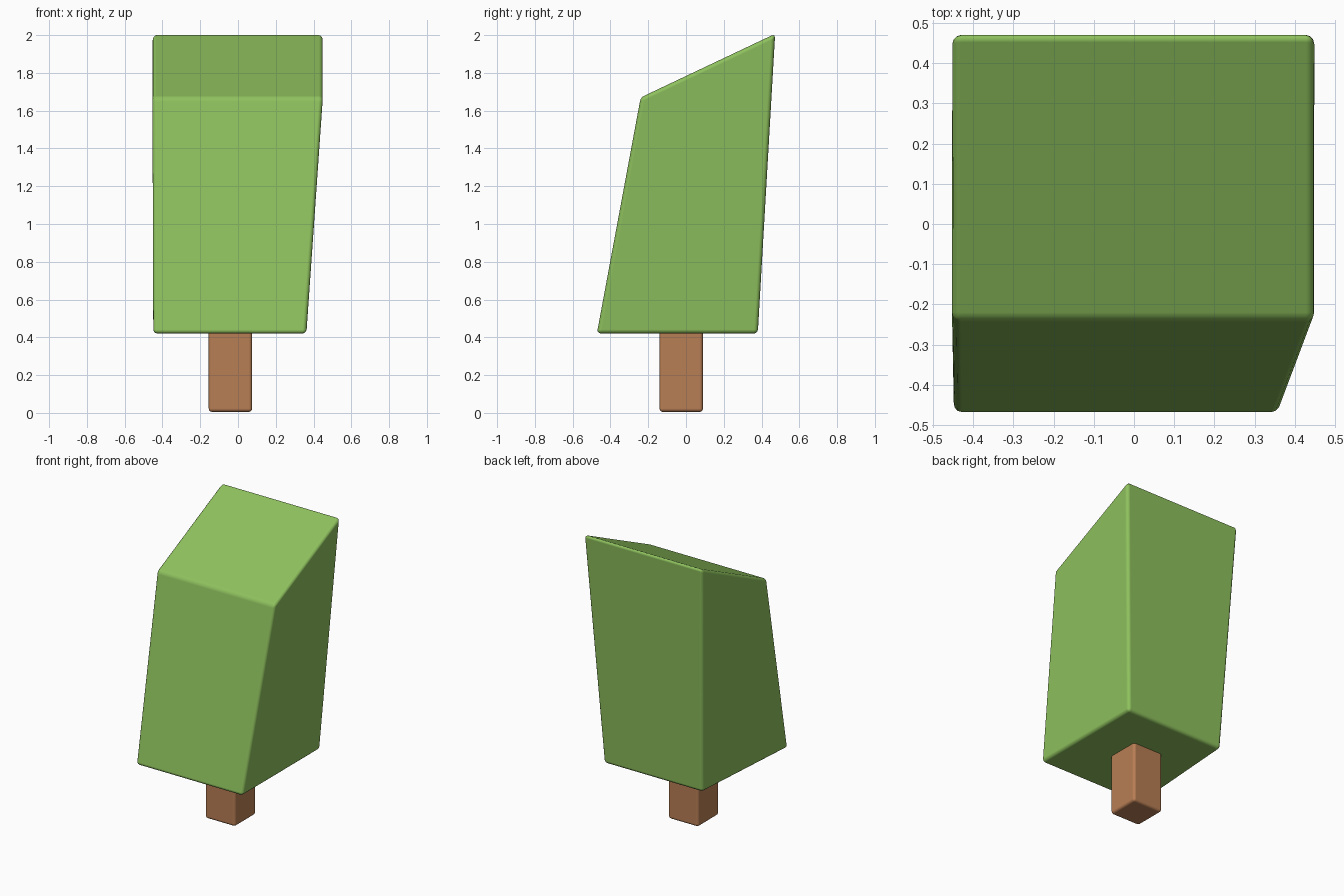
import bpy, bmesh

if "Cube" in bpy.data.objects:
    bpy.data.objects.remove(bpy.data.objects["Cube"])


def block(name, bottom, top, colour, bevel):
    """Bevelled six-sided block from two four-corner rings."""
    bm = bmesh.new()
    lo = [bm.verts.new(p) for p in bottom]
    hi = [bm.verts.new(p) for p in top]
    bm.faces.new(lo[::-1])
    bm.faces.new(hi)
    for i in range(4):
        j = (i + 1) % 4
        bm.faces.new((lo[i], lo[j], hi[j], hi[i]))
    bmesh.ops.recalc_face_normals(bm, faces=bm.faces[:])
    mesh = bpy.data.meshes.new(name)
    bm.to_mesh(mesh)
    bm.free()
    mesh.shade_smooth()
    obj = bpy.data.objects.new(name, mesh)
    bpy.context.collection.objects.link(obj)
    mat = bpy.data.materials.new(name + "_colour")
    mat.diffuse_color = colour
    mat.use_nodes = True
    mat.node_tree.nodes["Principled BSDF"].inputs["Base Color"].default_value = mat.diffuse_color
    mesh.materials.append(mat)
    # soft rounded edges, flat main faces
    mod = obj.modifiers.new("soft_edges", 'BEVEL')
    mod.width = bevel
    mod.segments = 3
    mod.limit_method = 'NONE'
    mod.harden_normals = True
    return obj


# Leaning foliage block with a sloped top and tapering base
block("foliage",
      [(-0.45, -0.472, 0.42), (0.362, -0.472, 0.42), (0.362, 0.38, 0.42), (-0.39, 0.38, 0.42)],
      [(-0.453, -0.24, 1.67), (0.45, -0.24, 1.67), (0.45, 0.472, 2.007), (-0.453, 0.472, 2.007)],
      (0.27, 0.53, 0.11, 1), 0.022)

# Square trunk, running a little way into the foliage
x0, x1, y0, y1 = -0.155, 0.075, -0.14, 0.09
ring = [(x0, y0), (x1, y0), (x1, y1), (x0, y1)]
block("trunk", [(x, y, 0.005) for x, y in ring], [(x, y, 0.47) for x, y in ring],
      (0.48, 0.21, 0.09, 1), 0.018)
